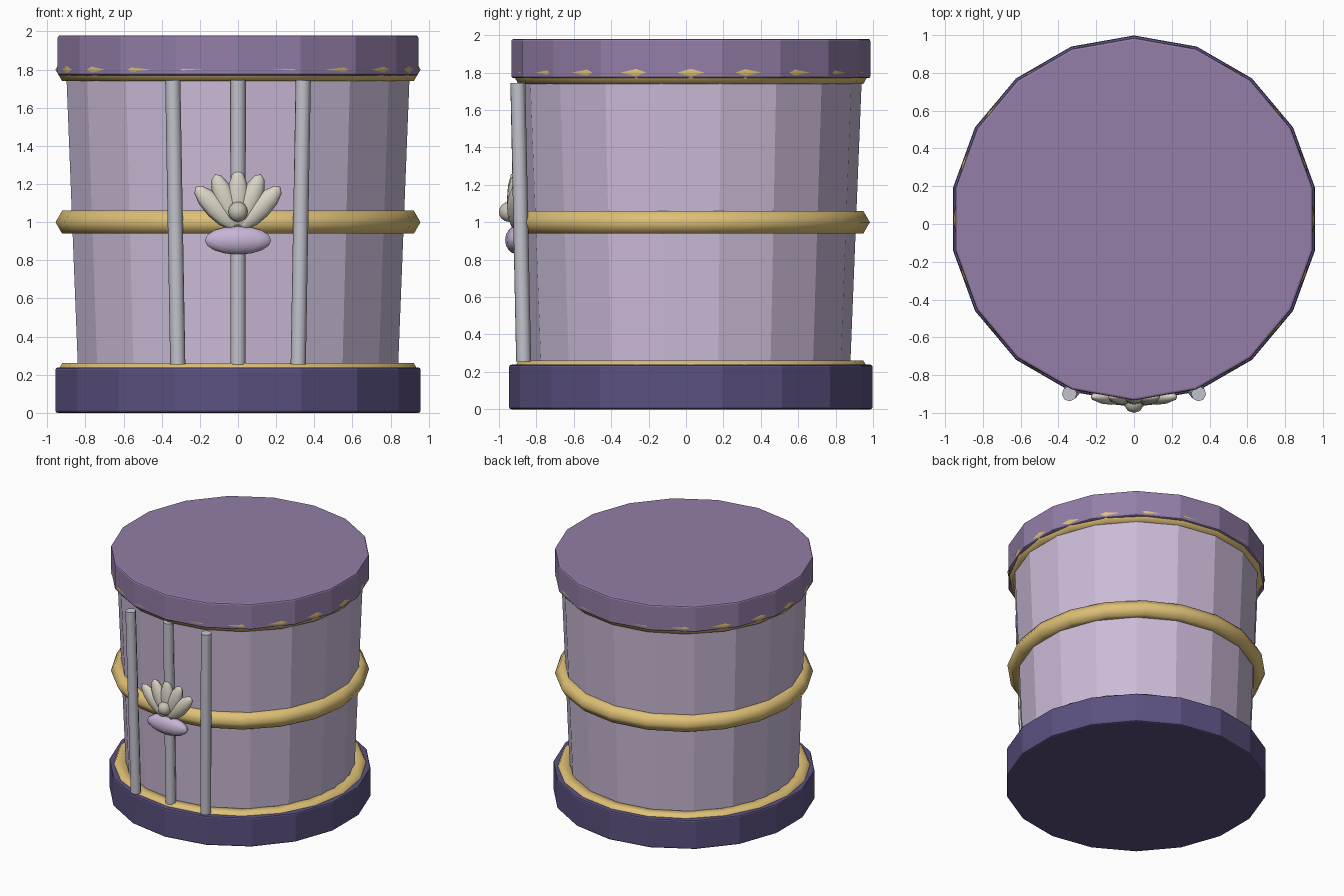
import bpy, math
from mathutils import Vector

cube = bpy.data.objects.get("Cube")
if cube:
    bpy.data.objects.remove(cube, do_unlink=True)

CY = 0.026  # drum axis in y


def material(name, *srgb):
    col = [((c / 255 + 0.055) / 1.055) ** 2.4 for c in srgb] + [1]
    m = bpy.data.materials.new(name)
    m.use_nodes = True
    m.diffuse_color = col
    m.node_tree.nodes["Principled BSDF"].inputs["Base Color"].default_value = col
    return m


lilac = material("pale lilac", 203, 187, 216)
purple = material("lid purple", 147, 126, 168)
indigo = material("base indigo", 91, 81, 128)
gold = material("ring gold", 222, 192, 118)
silver = material("rod silver", 196, 196, 206)
cream = material("shell cream", 216, 211, 196)
pearl_tone = material("pearl grey", 200, 194, 180)
lip_tone = material("lip lilac", 198, 180, 214)


def finish(name, mat, smooth=None):
    ob = bpy.context.object
    ob.name = name
    ob.data.materials.append(mat)
    if smooth:
        bpy.ops.object.shade_smooth_by_angle(angle=math.radians(smooth))
    return ob


def drum(name, r_low, r_high, z0, z1, mat, bevel=0):
    """Upright 18-sided frustum with a corner at the front."""
    bpy.ops.mesh.primitive_cone_add(vertices=18, radius1=r_low, radius2=r_high,
                                    depth=z1 - z0, location=(0, CY, (z0 + z1) / 2))
    ob = finish(name, mat)
    if bevel:
        mod = ob.modifiers.new("soft rim", "BEVEL")
        mod.width = bevel
        mod.segments = 2
        mod.limit_method = "ANGLE"
        mod.angle_limit = math.radians(40)


def ellipsoid(name, loc, size, mat, tilt=0, segs=10, rings=8):
    bpy.ops.mesh.primitive_uv_sphere_add(segments=segs, ring_count=rings, radius=1,
                                         location=loc, rotation=(0, tilt, 0))
    bpy.context.object.scale = size
    finish(name, mat, 60)


# Drum body, base and lid
drum("body", 0.847, 0.917, 0.1, 1.85, lilac)
drum("base", 0.972, 0.972, 0, 0.238, indigo, 0.012)
drum("lid", 0.96, 0.96, 1.77, 1.98, purple, 0.012)

# Gold hoops
for name, z in (("lower_hoop", 0.2), ("middle_hoop", 1.0), ("upper_hoop", 1.8)):
    bpy.ops.mesh.primitive_torus_add(major_segments=20, minor_segments=6, major_radius=0.887,
                                     minor_radius=0.07, location=(0, CY, z))
    finish(name, gold, 70)

# Leaning rods on the front
for name, side in (("right_rod", -1), ("middle_rod", 0), ("left_rod", 1)):
    low = Vector((side * 0.316, -0.868, 0.255))
    high = Vector((side * 0.342, -0.899, 1.745))
    axis = high - low
    bpy.ops.mesh.primitive_cylinder_add(vertices=8, radius=0.04, depth=axis.length,
                                        location=(low + high) / 2)
    ob = finish(name, silver, 50)
    ob.rotation_euler = axis.to_track_quat("Z", "Y").to_euler()

# Fan shell, with lip and pearl
for i in range(-2, 3):
    a = math.radians(i * 22)
    d = 0.17
    ellipsoid("shell_rib_%d" % (i + 3),
              (math.sin(a) * d, -0.915, 0.955 + math.cos(a) * d),
              (0.057, 0.042, 0.15), cream, a, 8, 6)
ellipsoid("shell_lip", (0, -0.907, 0.905), (0.183, 0.06, 0.075), lip_tone)
ellipsoid("pearl", (0, -0.947, 1.055), (0.053, 0.053, 0.053), pearl_tone)
